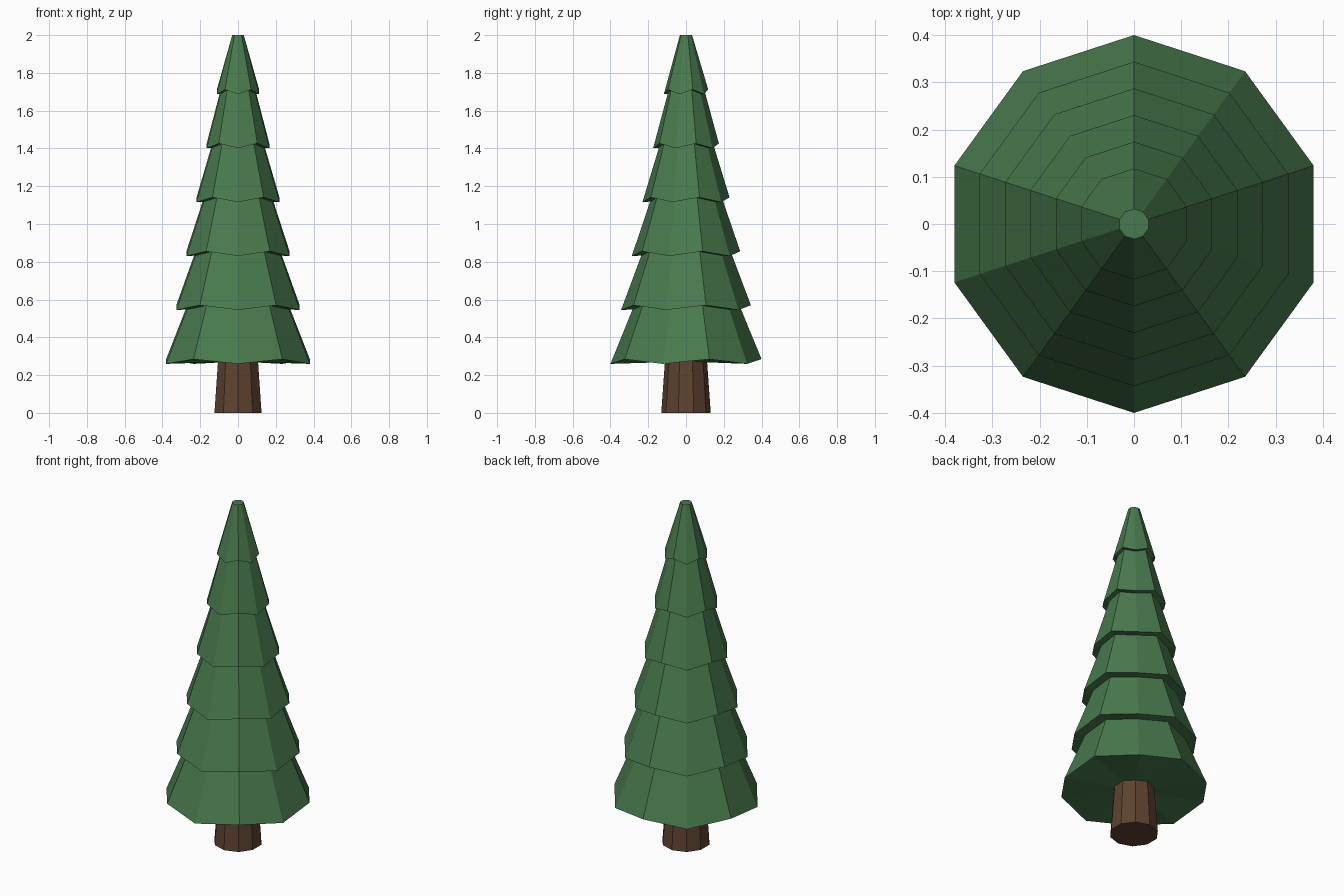
import bpy, bmesh, math

if "Cube" in bpy.data.objects:
    bpy.data.objects.remove(bpy.data.objects["Cube"])

SIDES = 10


def material(name, rgb):
    m = bpy.data.materials.new(name)
    m.diffuse_color = (*rgb, 1)
    m.use_nodes = True
    m.node_tree.nodes["Principled BSDF"].inputs["Base Color"].default_value = m.diffuse_color
    return m


def ring(bm, r, z, zigzag=0.0):
    # decagon with one corner towards the front; every second corner is raised
    out = []
    for i in range(SIDES):
        a = -math.pi / 2 + i * 2 * math.pi / SIDES
        dz = zigzag if i % 2 else -zigzag
        out.append(bm.verts.new((r * math.cos(a), r * math.sin(a), z + dz)))
    return out


def bridge(bm, a, b):
    for i in range(SIDES):
        j = (i + 1) % SIDES
        bm.faces.new((a[i], a[j], b[j], b[i]))


def finish(bm, name, mat):
    bmesh.ops.recalc_face_normals(bm, faces=bm.faces[:])
    me = bpy.data.meshes.new(name)
    bm.to_mesh(me)
    bm.free()
    me.materials.append(mat)
    bpy.context.collection.objects.link(bpy.data.objects.new(name, me))


green = material("needle green", (0.066, 0.195, 0.075))
brown = material("bark brown", (0.110, 0.055, 0.029))

# Trunk: tapered decagon, ends just inside the foliage
bm = bmesh.new()
low, high = ring(bm, 0.131, 0), ring(bm, 0.111, 0.28)
bridge(bm, low, high)
bm.faces.new(low)
bm.faces.new(high)
finish(bm, "trunk", brown)

# Foliage: six stacked skirts with zigzag rims, as one closed skin
TIERS, STEP, Z0, ZIG = 6, 0.2855, 0.272, 0.0125
bm = bmesh.new()
centre = bm.verts.new((0, 0, Z0))
prev = None
for t in range(TIERS):
    r, z = 0.4 - 0.0565 * t, Z0 + STEP * t
    rim = ring(bm, r, z, ZIG)
    if prev:
        bridge(bm, prev, rim)          # underside of the skirt
    else:
        for i in range(SIDES):         # bottom fan
            bm.faces.new((centre, rim[i], rim[(i + 1) % SIDES]))
    if t < TIERS - 1:
        prev = ring(bm, (r - 0.0565) * 0.825, z + STEP, ZIG * 0.825)
    else:
        prev = ring(bm, 0.032, 2.0)
    bridge(bm, rim, prev)
bm.faces.new(prev)
finish(bm, "foliage", green)
